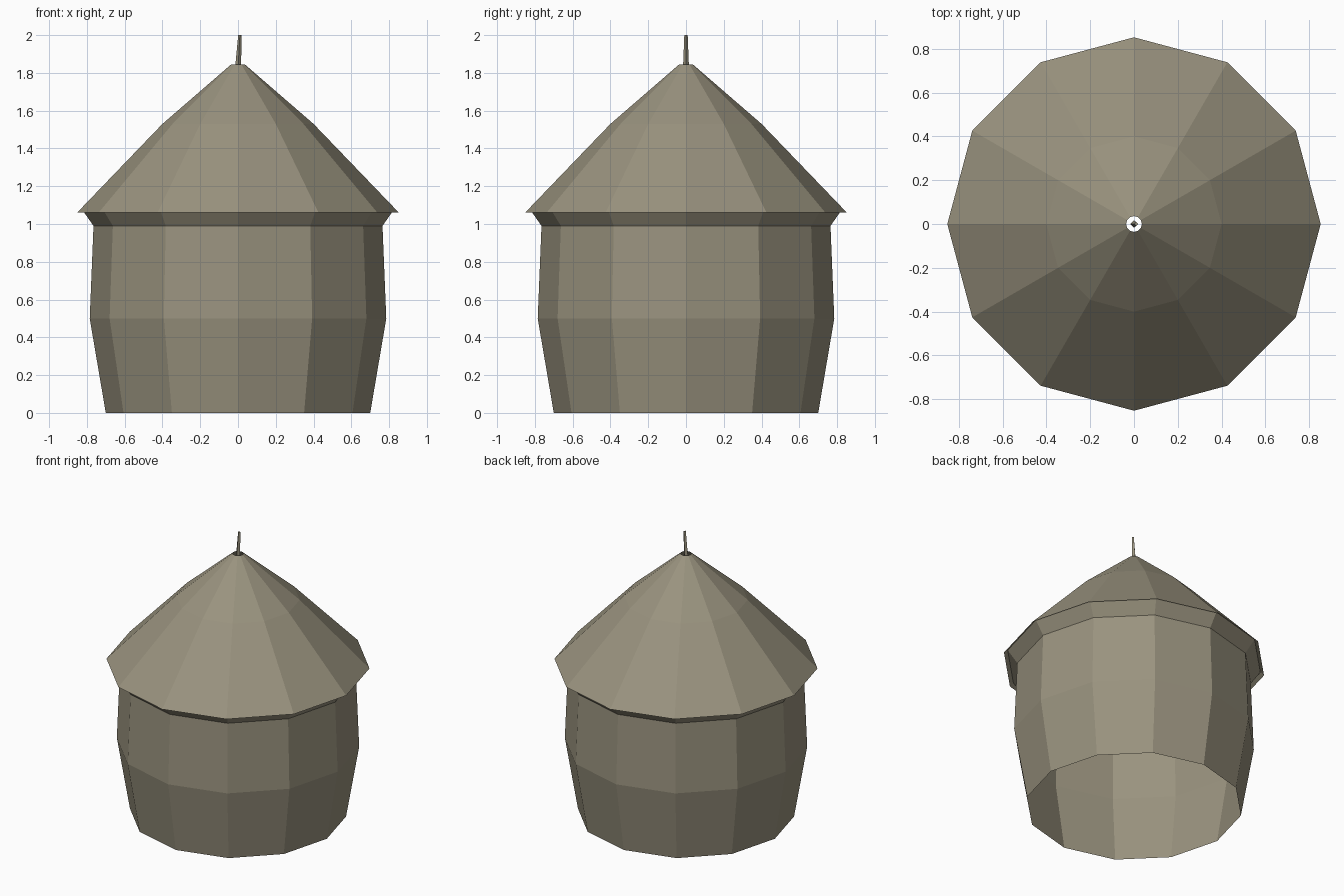
import bpy, bmesh, math

if "Cube" in bpy.data.objects:
    bpy.data.objects.remove(bpy.data.objects["Cube"])

SIDES = 12

mat = bpy.data.materials.new("weathered_straw")
mat.diffuse_color = (0.32, 0.29, 0.21, 1.0)
mat.use_nodes = True
mat.node_tree.nodes["Principled BSDF"].inputs["Base Color"].default_value = mat.diffuse_color


def lathe(name, profile, sides=SIDES, closed=False):
    """Flat-faced shell of rings; profile entries are (radius, z, x offset)."""
    bm = bmesh.new()
    rings = []
    for r, z, dx in profile:
        rings.append([bm.verts.new((dx + r * math.cos(2 * math.pi * i / sides),
                                    r * math.sin(2 * math.pi * i / sides), z))
                      for i in range(sides)])
    for a, b in zip(rings, rings[1:]):
        for i in range(sides):
            j = (i + 1) % sides
            bm.faces.new((a[i], a[j], b[j], b[i]))
    if closed:
        bm.faces.new(rings[0][::-1])
        bm.faces.new(rings[-1])
    me = bpy.data.meshes.new(name)
    bm.to_mesh(me)
    bm.free()
    me.materials.append(mat)
    ob = bpy.data.objects.new(name, me)
    bpy.context.collection.objects.link(ob)
    return ob


# Bulging wall, open at the bottom
lathe("wall", [(0.70, 0.0, 0), (0.785, 0.5, 0), (0.765, 0.99, 0)])

# Flared collar running up under the eaves
lathe("collar", [(0.765, 0.99, 0), (0.828, 1.08, 0)])

# Two-pitch conical roof with a small open smoke hole
lathe("roof", [(0.852, 1.06, 0), (0.40, 1.53, 0), (0.036, 1.845, 0)])

# Slightly leaning four-sided pole in the smoke hole
lathe("roof_pole", [(0.016, 1.82, 0.0), (0.009, 2.0, 0.01)], sides=4, closed=True)
